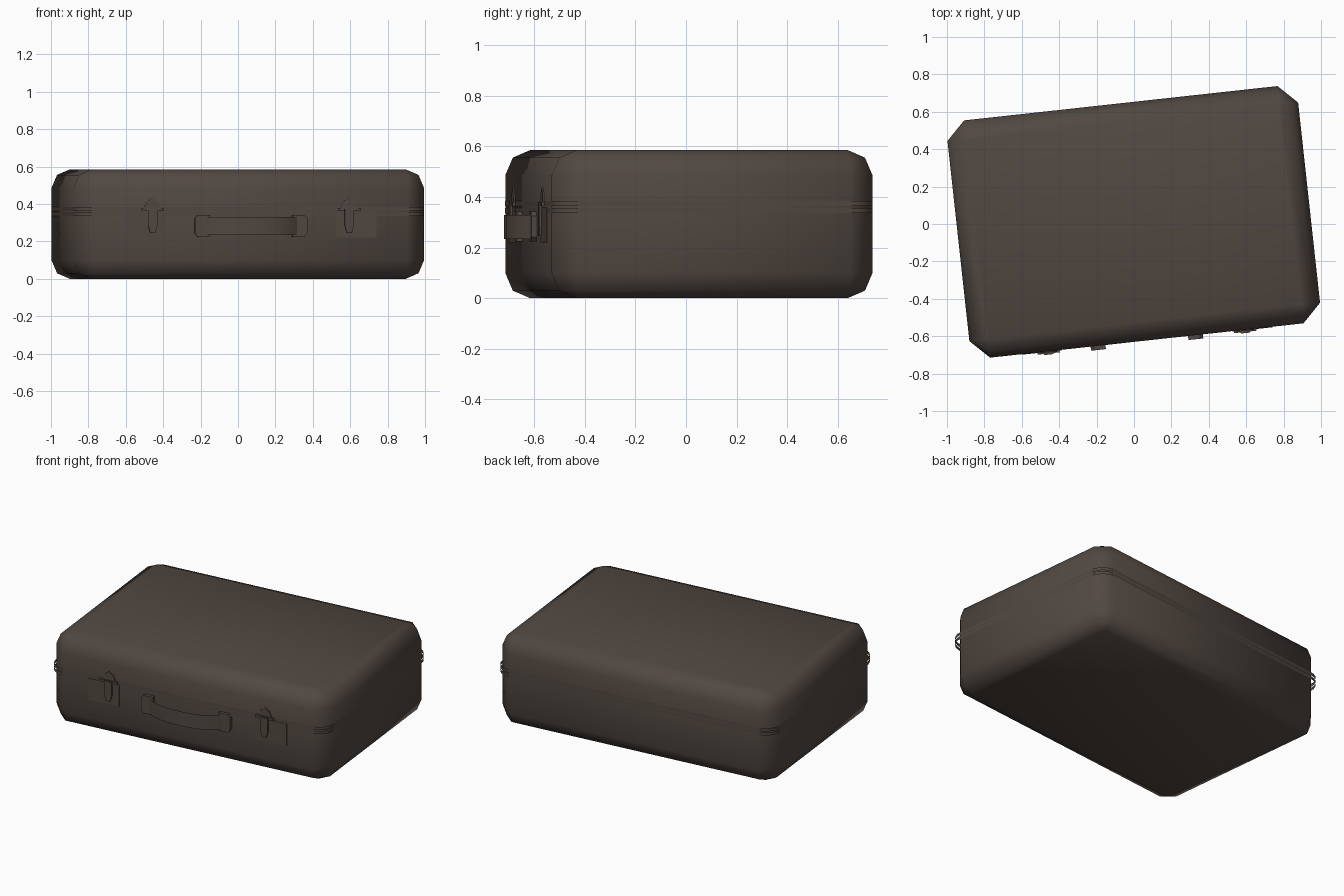
import bpy, bmesh, math
from mathutils import Matrix

if "Cube" in bpy.data.objects:
    bpy.data.objects.remove(bpy.data.objects["Cube"])

# case dimensions in its own frame (the whole case is turned slightly about z)
HX, HY, H, R, CY = 0.943, 0.638, 0.586, 0.1, 0.0115
FRONT = CY - HY
TURN = Matrix.Rotation(math.radians(6.25), 4, 'Z')

brown = bpy.data.materials.new("dark_brown_leather")
brown.diffuse_color = (0.082, 0.064, 0.053, 1)
brown.use_nodes = True
brown.node_tree.nodes["Principled BSDF"].inputs["Base Color"].default_value = brown.diffuse_color


def finish(name, bm, smooth=False, closed=True):
    bmesh.ops.remove_doubles(bm, verts=bm.verts, dist=0.0005)
    if closed:
        bmesh.ops.recalc_face_normals(bm, faces=bm.faces)
    bm.transform(TURN)
    for f in bm.faces:
        f.smooth = smooth
    me = bpy.data.meshes.new(name)
    bm.to_mesh(me)
    bm.free()
    me.materials.append(brown)
    ob = bpy.data.objects.new(name, me)
    bpy.context.collection.objects.link(ob)
    return ob


def outline(inset, segs):
    """Plan of the case with corners of radius R, pulled in by inset."""
    pts = []
    for k, (sx, sy) in enumerate([(1, 1), (-1, 1), (-1, -1), (1, -1)]):
        for i in range(segs + 1):
            a = math.pi / 2 * (k + i / segs)
            r = R - inset
            pts.append((sx * (HX - R) + r * math.cos(a),
                        CY + sy * (HY - R) + r * math.sin(a)))
    return pts


def loft(bm, rings, closed=True):
    n = len(rings[0])
    for a, b in zip(rings, rings[1:]):
        for i in range(n if closed else n - 1):
            j = (i + 1) % n
            bm.faces.new((a[i], a[j], b[j], b[i]))


def plate(name, pts, base, depth):
    """Outline of (x, z) points raised from the front face."""
    bm = bmesh.new()
    back = [bm.verts.new((x, FRONT - base, z)) for x, z in pts]
    face = [bm.verts.new((x, FRONT - base - depth, z)) for x, z in pts]
    loft(bm, [back, face])
    bm.faces.new(face)
    bm.faces.new(back[::-1])
    return finish(name, bm)


# main shell: bevelled top and bottom, chamfered upright corners
bm = bmesh.new()
rings = []
for z, inset in [(0, R - 0.0004), (0.03, 0.03), (R, 0),
                 (H - R, 0), (H - 0.03, 0.03), (H, R - 0.0004)]:
    rings.append([bm.verts.new((x, y, z)) for x, y in outline(inset, 1)])
loft(bm, rings)
bm.faces.new(rings[0][::-1])
bm.faces.new(rings[-1])
finish("case_shell", bm, smooth=True)

# thin rim strips at the lid joint, rounder than the shell at the corners
for name, z0, z1 in [("lower_rim", 0.337, 0.357), ("upper_rim", 0.364, 0.384)]:
    bm = bmesh.new()
    loft(bm, [[bm.verts.new((x, y, z)) for x, y in outline(-0.0006, 6)]
              for z in (z0, z1)])
    finish(name, bm, smooth=True, closed=False)

# handle strap: thin ribbon bowed away from the front
bm = bmesh.new()
path = [(-0.25, 0.02), (-0.2, 0.055), (-0.13, 0.08), (-0.05, 0.092)]
path += [(-x, d) for x, d in reversed(path)]
loft(bm, [[bm.verts.new((x, FRONT - d, z)) for x, d in path]
          for z in (0.235, 0.33)], closed=False)
finish("handle_strap", bm, smooth=True, closed=False)

for s, side in [(-1, "left"), (1, "right")]:
    # handle bracket
    plate(side + "_handle_bracket",
          [(s * x, z) for x, z in [(0.222, 0.225), (0.285, 0.225), (0.302, 0.243),
                                   (0.302, 0.325), (0.285, 0.342), (0.222, 0.342)]],
          0, 0.022)
    # lock backing plate
    plate(side + "_lock_plate",
          [(s * 0.46, 0.22), (s * 0.675, 0.22), (s * 0.675, 0.36), (s * 0.46, 0.36)],
          0, 0.003)
    c = s * 0.529
    # latch crossbar
    plate(side + "_latch_bar",
          [(c - 0.06, 0.364), (c + 0.06, 0.364), (c + 0.06, 0.38), (c - 0.06, 0.38)],
          0, 0.012)
    # latch tongue with a tapered end
    plate(side + "_latch_tongue",
          [(c - 0.025, 0.375), (c - 0.025, 0.285), (c - 0.013, 0.246),
           (c + 0.013, 0.246), (c + 0.025, 0.285), (c + 0.025, 0.375)], 0.008, 0.01)
    # catch on the lid
    plate(side + "_latch_catch",
          [(c - 0.045, 0.38), (c + 0.045, 0.38), (c + 0.03, 0.415),
           (c, 0.437), (c - 0.03, 0.415)], 0, 0.006)
